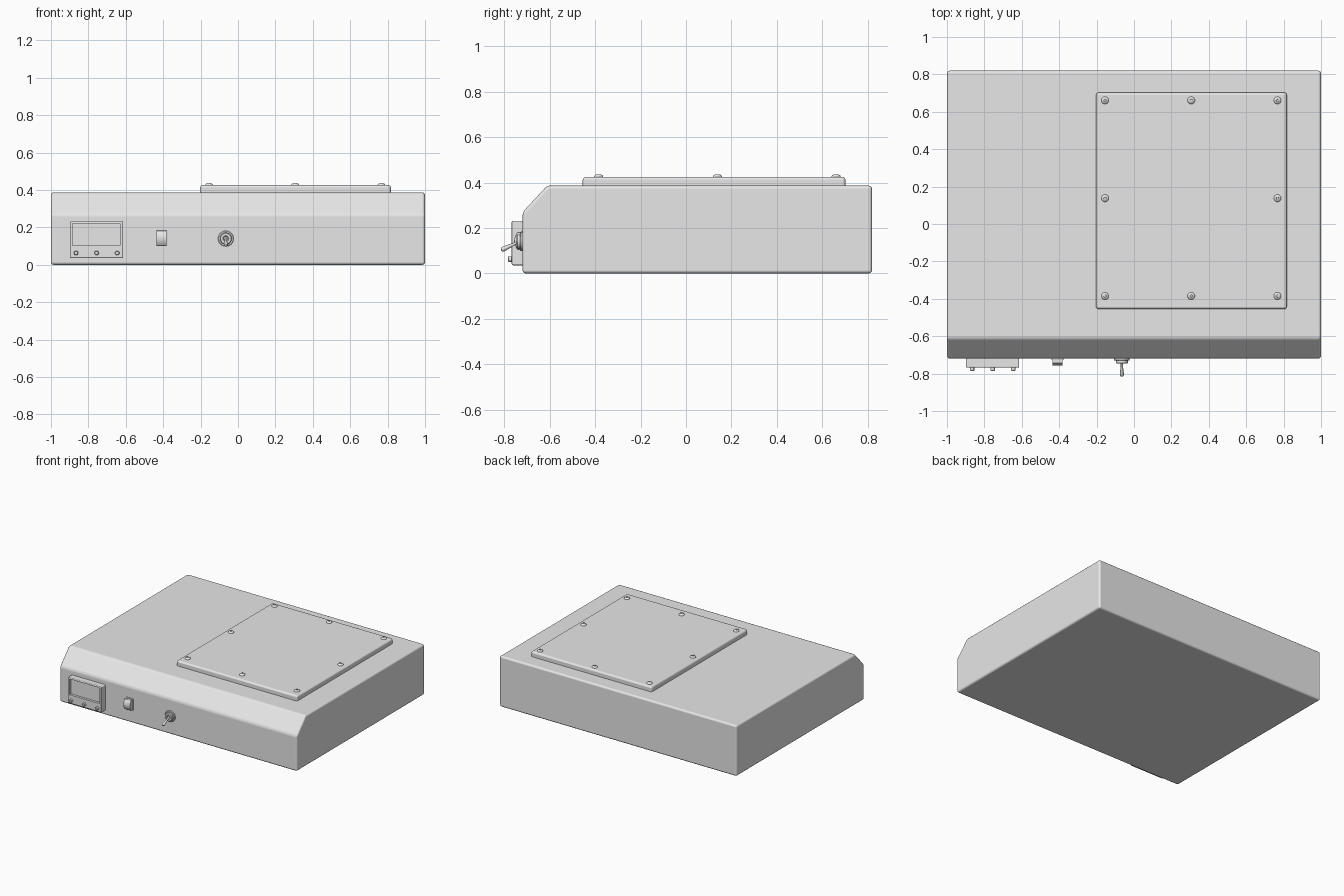
import bpy, bmesh, math
from mathutils import Vector

cube = bpy.data.objects.get("Cube")
if cube:
    bpy.data.objects.remove(cube, do_unlink=True)

grey = bpy.data.materials.new("light_grey")
grey.use_nodes = True
GREY = (0.8, 0.8, 0.8, 1)
grey.diffuse_color = GREY
grey.node_tree.nodes["Principled BSDF"].inputs["Base Color"].default_value = GREY


def finish(bm, name, bevel=0.0, segments=3):
    """Turn a bmesh into a smooth-shaded object with rounded edges."""
    bmesh.ops.recalc_face_normals(bm, faces=bm.faces)
    mesh = bpy.data.meshes.new(name)
    bm.to_mesh(mesh)
    bm.free()
    mesh.materials.append(grey)
    ob = bpy.data.objects.new(name, mesh)
    bpy.context.collection.objects.link(ob)
    bpy.ops.object.select_all(action="DESELECT")
    ob.select_set(True)
    bpy.context.view_layer.objects.active = ob
    bpy.ops.object.shade_smooth_by_angle(angle=math.radians(40))
    if bevel:
        mod = ob.modifiers.new("rounded_edges", "BEVEL")
        mod.width = bevel
        mod.segments = segments
        mod.limit_method = "ANGLE"
        mod.harden_normals = True
    return ob


def extrude_profile(name, profile, x0, x1, bevel):
    """Side outline in (y, z), drawn out along x."""
    bm = bmesh.new()
    face = bm.faces.new([bm.verts.new((x0, y, z)) for y, z in profile])
    out = bmesh.ops.extrude_face_region(bm, geom=[face])["geom"]
    moved = [v for v in out if isinstance(v, bmesh.types.BMVert)]
    bmesh.ops.translate(bm, verts=moved, vec=(x1 - x0, 0, 0))
    return finish(bm, name, bevel)


def box(name, x0, x1, y0, y1, z0, z1, bevel):
    return extrude_profile(name, [(y0, z0), (y1, z0), (y1, z1), (y0, z1)], x0, x1, bevel)


def lathe(name, profile, origin, axis, steps=24):
    """Turn a (radius, height) outline around an axis through origin."""
    bm = bmesh.new()
    verts = [bm.verts.new((r, 0, h)) for r, h in profile]
    edges = [bm.edges.new(pair) for pair in zip(verts, verts[1:])]
    bmesh.ops.spin(bm, geom=verts + edges, cent=(0, 0, 0), axis=(0, 0, 1),
                   angle=math.tau, steps=steps)
    bmesh.ops.remove_doubles(bm, verts=bm.verts, dist=0.0002)
    turn = Vector((0, 0, 1)).rotation_difference(Vector(axis))
    for v in bm.verts:
        v.co = turn @ v.co + Vector(origin)
    return finish(bm, name)


FRONT = -0.72
FORWARD = (0, -1, 0)

# Housing with sloped front edge
extrude_profile("housing", [(FRONT, 0), (0.82, 0), (0.82, 0.387), (-0.612, 0.387),
                            (FRONT, 0.27)], -1, 1, 0.015)

# Raised cover plate and its screws
box("cover_plate", -0.203, 0.817, -0.455, 0.703, 0.375, 0.426, 0.014)
screw = [(0.02, -0.004), (0.02, 0.003), (0.016, 0.008), (0.007, 0.011),
         (0.006, 0.006), (0, 0.006)]
for i in range(3):
    for j in range(3):
        if (i, j) != (1, 1):
            lathe(f"cover_screw_{i}_{j}", screw,
                  (-0.155 + 0.461 * i, -0.385 + 0.523 * j, 0.426), (0, 0, 1), 16)

# Display housing with a recessed screen in its front face
display = box("display_housing", -0.898, -0.614, -0.768, FRONT + 0.01, 0.036, 0.232, 0.006)
cutter = box("screen_cutter", -0.884, -0.63, -0.8, -0.75, 0.102, 0.222, 0)
cutter.hide_render = True
cutter.hide_viewport = True
cut = display.modifiers.new("screen_recess", "BOOLEAN")
cut.operation = "DIFFERENCE"
cut.object = cutter
cut.solver = "EXACT"

# Display buttons
button = [(0.012, -0.01), (0.012, 0.014), (0.009, 0.017), (0, 0.017)]
for i in range(3):
    lathe(f"display_button_{i}", button, (-0.866 + 0.11 * i, -0.768, 0.063), FORWARD, 16)

# Rocker switch: frame and bowed key
box("rocker_frame", -0.441, -0.377, -0.727, FRONT + 0.01, 0.1, 0.187, 0.002)
arc = []
for i in range(9):
    t = i / 4 - 1
    arc.append((-0.757 + 0.014 * t * t, 0.143 + 0.039 * t))
extrude_profile("rocker_key", [(FRONT, 0.104)] + arc + [(FRONT, 0.182)],
                -0.437, -0.381, 0.002)

# Toggle switch: washer, collar and lever
TOGGLE = Vector((-0.065, FRONT, 0.14))
lathe("toggle_washer", [(0.042, -0.01), (0.042, 0.008), (0.039, 0.011), (0.03, 0.011)],
      TOGGLE, FORWARD)
lathe("toggle_collar", [(0.032, 0), (0.032, 0.022), (0.028, 0.026), (0.016, 0.026),
                        (0.012, 0.018), (0, 0.018)], TOGGLE, FORWARD)
lever = [(0.006, 0), (0.006, 0.03), (0.011, 0.072), (0.011, 0.08), (0.007, 0.086), (0, 0.088)]
lathe("toggle_lever", lever, TOGGLE + Vector((0, -0.015, 0)), (0, -0.9, -0.42), 16)
